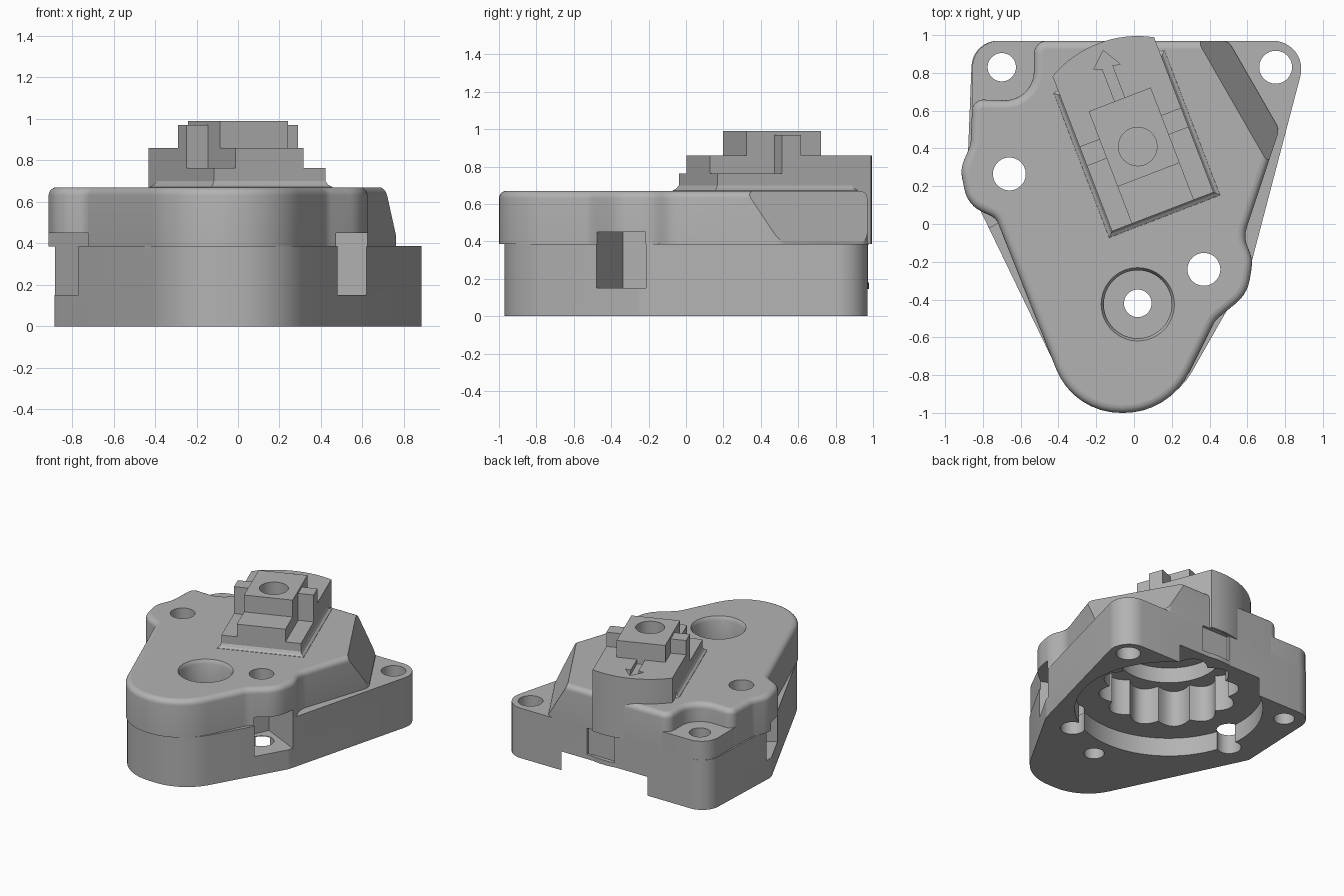
import bpy, bmesh, math
from mathutils import Vector, Matrix

if "Cube" in bpy.data.objects:
    bpy.data.objects.remove(bpy.data.objects["Cube"])

grey = bpy.data.materials.new("plain_grey")
grey.use_nodes = True
colour = (0.45, 0.45, 0.45, 1)
grey.diffuse_color = colour
grey.node_tree.nodes["Principled BSDF"].inputs["Base Color"].default_value = colour

HUB = Vector((0.02, 0.41))
TURN = Matrix.Rotation(math.radians(21), 2)


def fillet(corners):
    """Closed outline from (x, y, radius) corners, each one rounded."""
    out = []
    n = len(corners)
    for i, (x, y, r) in enumerate(corners):
        p = Vector((x, y))
        a = Vector(corners[i - 1][:2]) - p
        b = Vector(corners[(i + 1) % n][:2]) - p
        turn = math.pi - a.angle(b)
        t = min(r * math.tan(turn / 2), 0.495 * min(a.length, b.length))
        r = t / math.tan(turn / 2)
        a.normalize()
        b.normalize()
        centre = p + (a + b).normalized() * (r / math.cos(turn / 2))
        s, e = p + a * t - centre, p + b * t - centre
        sweep = s.angle_signed(e)
        steps = max(2, math.ceil(abs(sweep) / math.radians(9)))
        for k in range(steps + 1):
            out.append(centre + Matrix.Rotation(-sweep * k / steps, 2) @ s)
    return out


def circle(centre, r, sides=48):
    return [Vector(centre) + Vector((r * math.cos(k * math.tau / sides),
            r * math.sin(k * math.tau / sides))) for k in range(sides)]


def turned(points):
    """Move outline from the turned frame of the tower to the model frame."""
    return [HUB + TURN @ Vector(p) for p in points]


def rect(u0, u1, v0, v1):
    return [(u0, v0), (u1, v0), (u1, v1), (u0, v1)]


def loft(name, outline, profile):
    """Stack copies of a counterclockwise outline at (inset, height) levels."""
    pts = [Vector(p) for p in outline]
    n = len(pts)
    inward = []
    for i, p in enumerate(pts):
        d1, d2 = (p - pts[i - 1]).normalized(), (pts[(i + 1) % n] - p).normalized()
        m = Vector((-d1.y - d2.y, d1.x + d2.x)).normalized()
        inward.append(m / max(0.5, m.dot(Vector((-d1.y, d1.x)))))
    bm = bmesh.new()
    rings = [[bm.verts.new((*(p + m * d), z)) for p, m in zip(pts, inward)]
             for d, z in profile]
    for low, high in zip(rings, rings[1:]):
        for i in range(n):
            j = (i + 1) % n
            bm.faces.new((low[i], low[j], high[j], high[i]))
    bm.faces.new(rings[0][::-1])
    bm.faces.new(rings[-1])
    bmesh.ops.recalc_face_normals(bm, faces=bm.faces)
    mesh = bpy.data.meshes.new(name)
    bm.to_mesh(mesh)
    bm.free()
    mesh.materials.append(grey)
    obj = bpy.data.objects.new(name, mesh)
    bpy.context.collection.objects.link(obj)
    return obj


def prism(name, outline, z0, z1):
    return loft(name, outline, [(0, z0), (0, z1)])


def cut(obj, cutters):
    for c in cutters:
        mod = obj.modifiers.new("cut", 'BOOLEAN')
        mod.operation, mod.solver, mod.object = 'DIFFERENCE', 'EXACT', c
    bpy.context.view_layer.update()
    mesh = bpy.data.meshes.new_from_object(
        obj.evaluated_get(bpy.context.evaluated_depsgraph_get()))
    obj.modifiers.clear()
    obj.data = mesh


def finish(obj):
    bpy.ops.object.select_all(action='DESELECT')
    obj.select_set(True)
    bpy.context.view_layer.objects.active = obj
    bpy.ops.object.shade_smooth_by_angle(angle=math.radians(25))
    for f in obj.data.polygons:
        if abs(f.normal.z) > 0.999:
            f.use_smooth = False


def slot(name, a, b, depth):
    """Side pocket entered between points a and b, running inward to the screw."""
    a, b = Vector(a), Vector(b)
    inward = Vector((a.y - b.y, b.x - a.x)).normalized()
    return prism(name, [a - inward * 0.2, b - inward * 0.2,
                        b + inward * depth, a + inward * depth], 0.15, 0.45)


# Base plate
base = prism("base_plate", fillet([
    (0.2, -0.97, 0.37), (0.61, -0.25, 0.1), (0.93, 0.97, 0.15),
    (-0.855, 0.97, 0.14), (-0.885, 0.22, 0.1), (-0.31, -0.97, 0.37)]), 0, 0.386)

# Upper housing with rounded rim and sloped back corner
R = 0.04
rim = [(R - R * math.cos(a), 0.67 - R + R * math.sin(a))
       for a in (k * math.pi / 10 for k in range(6))]
housing = loft("upper_housing", fillet([
    (0.185, -1, 0.385), (0.43, -0.51, 0.12), (0.6, -0.37, 0.2), (0.63, -0.19, 0.16),
    (0.58, -0.07, 0.14), (0.77, 0.5, 0.08), (0.5, 0.97, 0.06),
    (-0.53, 0.97, 0.07), (-0.53, 0.65, 0.19), (-0.855, 0.66, 0.06),
    (-0.865, 0.42, 0.12), (-0.92, 0.29, 0.16), (-0.88, 0.1, 0.16),
    (-0.73, 0.03, 0.08), (-0.32, -1, 0.385)]), [(0, 0.385)] + rim)
bm = bmesh.new()
bm.from_mesh(housing.data)
bmesh.ops.bisect_plane(bm, geom=bm.verts[:] + bm.edges[:] + bm.faces[:],
                       plane_co=(0.77, 0.5, 0.4), plane_no=(0.248, 0.1425, 0.15),
                       clear_outer=True)
bmesh.ops.holes_fill(bm, edges=[e for e in bm.edges if e.is_boundary], sides=0)
bmesh.ops.recalc_face_normals(bm, faces=bm.faces)
bm.to_mesh(housing.data)
bm.free()

# Screw pad in the back corner
pad = prism("corner_pad", fillet([
    (-0.855, 0.6, 0.01), (-0.46, 0.6, 0.01), (-0.46, 0.97, 0.01),
    (-0.855, 0.97, 0.14)]), 0.385, 0.53)


# Turned tower with a round back
def tower_outline(v0, radius):
    a0 = math.acos(0.288 / radius)
    arc = [(radius * math.cos(a), radius * math.sin(a)) for a in
           (a0 + (math.pi - 2 * a0) * k / 16 for k in range(17))]
    return turned([(-0.288, v0), (0.288, v0)] + arc)


S, W = 0.176, 0.288
tower = prism("tower", tower_outline(-0.37, 0.585), 0.385, 0.762)
foot = loft("tower_foot", turned(rect(-W, W, -0.37, 0.4)),
            [(-0.03, 0.66), (-0.026, 0.672), (-0.01, 0.682), (0, 0.7)])
shelf = prism("tower_shelf", tower_outline(0.0, 0.585), 0.76, 0.86)
web = prism("back_web", tower_outline(0.3, 0.57), 0.145, 0.386)
block = prism("centre_block", turned(rect(-S, S, -0.16, 0.267)), 0.76, 0.99)
step = prism("front_step", turned(rect(-S, S, -0.37, -0.16)), 0.76, 0.86)
tabs = [prism(side + "_tab", turned(rect(u0, u1, 0, 0.11)), 0.76, 0.97)
        for side, u0, u1 in (("right", -W, -S + 0.01), ("left", S - 0.01, W))]

# Cutters: holes, counterbore, underside cavities, pockets, arrow
holes = [prism("hole", circle(c, r), -0.1, 1.2) for c, r in (
    ((-0.7, 0.83), 0.075), ((-0.66, 0.265), 0.087), ((0.37, -0.24), 0.087),
    ((0.75, 0.83), 0.087), ((0.02, -0.42), 0.073))]
bore = loft("counterbore", circle((0.02, -0.425), 0.18),
            [(0, 0.47), (0, 0.64), (-0.008, 0.66), (-0.02, 0.68)])
hub_hole = prism("hub_hole", circle(HUB, 0.102), -0.1, 1.2)
recess = prism("round_recess", circle(HUB, 0.67, 96), -0.1, 0.145)
lobes = []
for k in range(144):
    a = k * math.tau / 144
    rad = 0.43 + 0.07 * abs(math.sin(6 * a))
    lobes.append(HUB + Vector((rad * math.cos(a), rad * math.sin(a))))
lobed = prism("lobed_cavity", lobes, -0.1, 0.43)
inner = prism("inner_cavity", circle(HUB, 0.37, 64), -0.1, 0.55)
right_slot = slot("pocket_a", (0.48, -0.48), (0.61, -0.21), 0.33)
left_slot = slot("pocket_b", (-0.88, 0.28), (-0.73, 0.0), 0.33)
window = prism("back_window", rect(-0.07, 0.17, 0.95, 1.1), 0.18, 0.384)
arrow = prism("arrow", turned([
    (-0.028, 0.25), (0.028, 0.25), (0.028, 0.45), (0.07, 0.44),
    (0.012, 0.54), (-0.07, 0.465), (-0.028, 0.45)]), 0.825, 0.9)

cavities = [lobed, inner, hub_hole]
slots = [right_slot, left_slot]
jobs = [(base, holes + [recess] + cavities + slots + [window]),
        (housing, holes + [bore] + cavities + slots),
        (pad, holes[:1]), (tower, cavities), (shelf, [hub_hole, arrow]),
        (web, [lobed, window]), (block, [hub_hole])]
for part, cutters in jobs:
    cut(part, cutters)
for c in holes + slots + cavities + [bore, recess, window, arrow]:
    bpy.data.objects.remove(c)
for part in [base, housing, pad, tower, foot, shelf, web, block, step] + tabs:
    finish(part)
